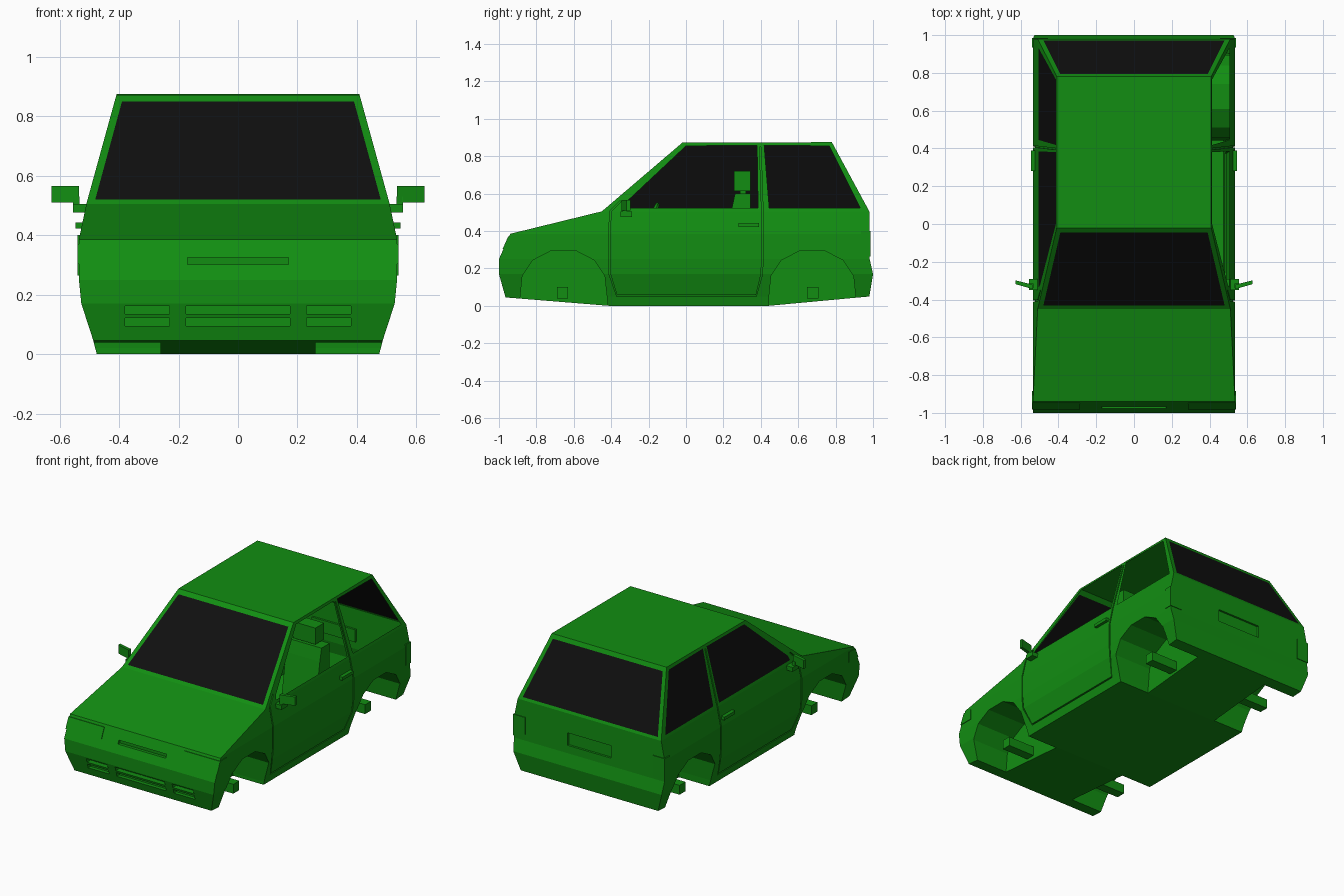
import bpy, bmesh, math
from mathutils import Vector

if "Cube" in bpy.data.objects:
    bpy.data.objects.remove(bpy.data.objects["Cube"])


def material(name, rgb):
    m = bpy.data.materials.new(name)
    m.diffuse_color = (*rgb, 1)
    m.use_nodes = True
    m.node_tree.nodes["Principled BSDF"].inputs["Base Color"].default_value = m.diffuse_color
    return m


GREEN = material("green_paint", (0.006, 0.27, 0.006))
BLACK = material("black_glass", (0.005, 0.005, 0.005))

# Half width of the body at each height
WIDTHS = [(0, .475), (.05, .488), (.17, .527), (.25, .535), (.385, .535), (.505, .51), (.875, .408)]


def half_width(z):
    for (z0, w0), (z1, w1) in zip(WIDTHS, WIDTHS[1:]):
        if z <= z1:
            return w0 + (w1 - w0) * (z - z0) / (z1 - z0)
    return WIDTHS[-1][1]


def prism(bm, poly, x0, x1):
    """Extrude a (y, z) outline from x0 to x1."""
    a = [bm.verts.new((x0, y, z)) for y, z in poly]
    b = [bm.verts.new((x1, y, z)) for y, z in poly]
    n = len(poly)
    bm.faces.new(a)
    bm.faces.new(b[::-1])
    for i in range(n):
        j = (i + 1) % n
        bm.faces.new((a[j], a[i], b[i], b[j]))


def box(bm, x0, x1, y0, y1, z0, z1):
    prism(bm, [(y0, z0), (y1, z0), (y1, z1), (y0, z1)], x0, x1)


def groove(bm, path, r, depth):
    """Square-section strip that follows the side of the body."""
    pts = [Vector(p) for p in path]
    rings = []
    for i, p in enumerate(pts):
        t = (pts[min(i + 1, len(pts) - 1)] - pts[max(i - 1, 0)]).normalized()
        n = Vector((-t.y, t.x)) * r
        ring = []
        for dx, s in ((-depth, -1), (depth, -1), (depth, 1), (-depth, 1)):
            q = p + n * s
            ring.append(bm.verts.new((half_width(q.y) + dx, q.x, q.y)))
        rings.append(ring)
    for a, b in zip(rings, rings[1:]):
        for i in range(4):
            j = (i + 1) % 4
            bm.faces.new((a[i], a[j], b[j], b[i]))
    bm.faces.new(rings[0][::-1])
    bm.faces.new(rings[-1])


def finish(bm, name, mirror=False, mats=(GREEN,)):
    bmesh.ops.recalc_face_normals(bm, faces=bm.faces)
    me = bpy.data.meshes.new(name)
    bm.to_mesh(me)
    bm.free()
    for m in mats:
        me.materials.append(m)
    ob = bpy.data.objects.new(name, me)
    bpy.context.collection.objects.link(ob)
    if mirror:
        mod = ob.modifiers.new("mirror", 'MIRROR')
        mod.use_mirror_merge = False
    return ob


def glaze(bm, poly, view, pick):
    """Cut a convex window outline into the picked faces and make it glass."""
    poly = [Vector(p) for p in poly]
    mid = sum(poly, Vector()) / len(poly)
    planes = []
    for a, b in zip(poly, poly[1:] + poly[:1]):
        no = (b - a).cross(Vector(view)).normalized()
        if (mid - a).dot(no) < 0:
            no = -no
        planes.append((a, no))
        faces = [f for f in bm.faces if pick(f)]
        geom = set(faces)
        for f in faces:
            geom.update(f.edges)
            geom.update(f.verts)
        bmesh.ops.bisect_plane(bm, geom=list(geom), dist=1e-5, plane_co=a, plane_no=no)
    for f in bm.faces:
        c = f.calc_center_median()
        if pick(f) and all((c - a).dot(no) > 0 for a, no in planes):
            f.material_index = 1


# Body: side profile extruded, sliced at the crease heights and tapered
bm = bmesh.new()
prism(bm, [(-.965, .045), (-.41, 0), (.44, 0), (.98, .05), (1, .17), (.982, .25), (.98, .505),
           (.78, .875), (-.02, .872), (-.45, .505), (-.94, .385), (-1, .25), (-1, .17)], -1, 1)
for z, _ in WIDTHS[1:-1]:
    bmesh.ops.bisect_plane(bm, geom=bm.verts[:] + bm.edges[:] + bm.faces[:], dist=1e-5,
                           plane_co=(0, 0, z), plane_no=(0, 0, 1))
for v in bm.verts:
    v.co.x = math.copysign(half_width(v.co.z), v.co.x)
bmesh.ops.recalc_face_normals(bm, faces=bm.faces)
bm.normal_update()


def upper(f):
    return f.calc_center_median().z > .506


# Windows
for s in (-1, 1):
    for outline in ([(-.335, .522), (-.325, .55), (.0, .855), (.38, .858), (.385, .522)],
                    [(.418, .858), (.765, .855), (.932, .522), (.445, .522)]):
        glaze(bm, [(0, y, z) for y, z in outline], (1, 0, 0),
              lambda f: upper(f) and f.normal.x * s > .7)
for s in (-1, 1):
    glaze(bm, [(-.48, 0, .52), (.48, 0, .52), (.39, 0, .85), (-.39, 0, .85)], (0, 1, 0),
          lambda f: upper(f) and f.normal.y * s > .4 and abs(f.normal.x) < .3)
body = finish(bm, "car_body", mats=(GREEN, BLACK))

# Cutters on both sides: wheel wells, door seams, outer intake slots
bm = bmesh.new()
arch = [(-.235, -.1), (-.232, .04), (-.22, .16), (-.165, .243), (-.065, .295),
        (.065, .295), (.165, .243), (.22, .16), (.235, .02), (.235, -.1)]
for cy in (-.655, .675):
    prism(bm, [(y + cy, z) for y, z in arch], .26, .8)
groove(bm, [(-.35, .56), (-.405, .505), (-.408, .385), (-.408, .25), (-.408, .17), (-.37, .055),
            (.375, .055), (.405, .17), (.408, .25), (.408, .385), (.408, .505), (.397, .85)], .004, .01)
for z in (.095, .135):
    box(bm, .23, .38, -1.05, -.955, z, z + .026)
side_cutter = finish(bm, "side_cutter", mirror=True)

# Cutters on the centre line: intake slots, bonnet slit, rear plate recess
bm = bmesh.new()
for z in (.095, .135):
    box(bm, -.175, .175, -1.05, -.955, z, z + .026)
box(bm, -.17, .17, -1.05, -.957, .302, .324)
box(bm, -.155, .155, .968, 1.05, .3, .38)
centre_cutter = finish(bm, "centre_cutter")

for cutter in (side_cutter, centre_cutter):
    cutter.hide_render = True
    cutter.hide_viewport = False
    mod = body.modifiers.new("cut", 'BOOLEAN')
    mod.operation = 'DIFFERENCE'
    mod.solver = 'EXACT'
    mod.object = cutter
bpy.context.view_layer.update()
deps = bpy.context.evaluated_depsgraph_get()
mesh = bpy.data.meshes.new_from_object(body.evaluated_get(deps))
body.modifiers.clear()
body.data = mesh
for cutter in (side_cutter, centre_cutter):
    bpy.data.objects.remove(cutter)

# The right side windows are open
bm = bmesh.new()
bm.from_mesh(mesh)
bm.normal_update()
bmesh.ops.delete(bm, geom=[f for f in bm.faces if f.material_index == 1 and f.normal.x > .7],
                 context='FACES')
bm.to_mesh(mesh)
bm.free()

# Head and tail lamps, slightly proud and wrapped round the corners
bm = bmesh.new()
prism(bm, [(-.885, .303), (-.885, .37), (-.951, .37), (-.981, .303)], .285, .539)
finish(bm, "headlights", mirror=True)
bm = bmesh.new()
box(bm, .455, .539, .935, .986, .265, .4)
finish(bm, "tail_lights", mirror=True)

# Door handles
bm = bmesh.new()
box(bm, .52, .546, .28, .39, .422, .442)
finish(bm, "door_handles", mirror=True)

# Door mirrors: foot, stalk and angled head
bm = bmesh.new()
box(bm, .49, .555, -.35, -.29, .476, .504)
box(bm, .533, .555, -.34, -.315, .5, .53)
top = [(.535, -.345), (.628, -.318), (.628, -.298), (.535, -.322)]
low = [bm.verts.new((x, y, .51)) for x, y in top]
high = [bm.verts.new((x, y, .566)) for x, y in top]
bm.faces.new(low)
bm.faces.new(high)
for i in range(4):
    j = (i + 1) % 4
    bm.faces.new((low[i], low[j], high[j], high[i]))
finish(bm, "door_mirrors", mirror=True)

# Axle stubs
bm = bmesh.new()
for cy in (-.66, .678):
    box(bm, .25, .45, cy - .03, cy + .03, .04, .1)
finish(bm, "axle_stubs", mirror=True)

# Front seats with headrests
bm = bmesh.new()
prism(bm, [(.19, .2), (.245, .52), (.262, .6), (.345, .6), (.345, .2)], .17, .41)
box(bm, .17, .41, -.1, .3, .1, .22)
box(bm, .26, .32, .29, .32, .59, .63)
box(bm, .21, .37, .257, .345, .615, .72)
finish(bm, "front_seats", mirror=True)

# Steering wheel
bpy.ops.mesh.primitive_torus_add(major_segments=12, minor_segments=5, major_radius=.09,
                                 minor_radius=.012, location=(-.28, -.19, .46),
                                 rotation=(math.radians(65), 0, 0))
wheel = bpy.context.object
wheel.name = "steering_wheel"
wheel.data.materials.append(GREEN)
